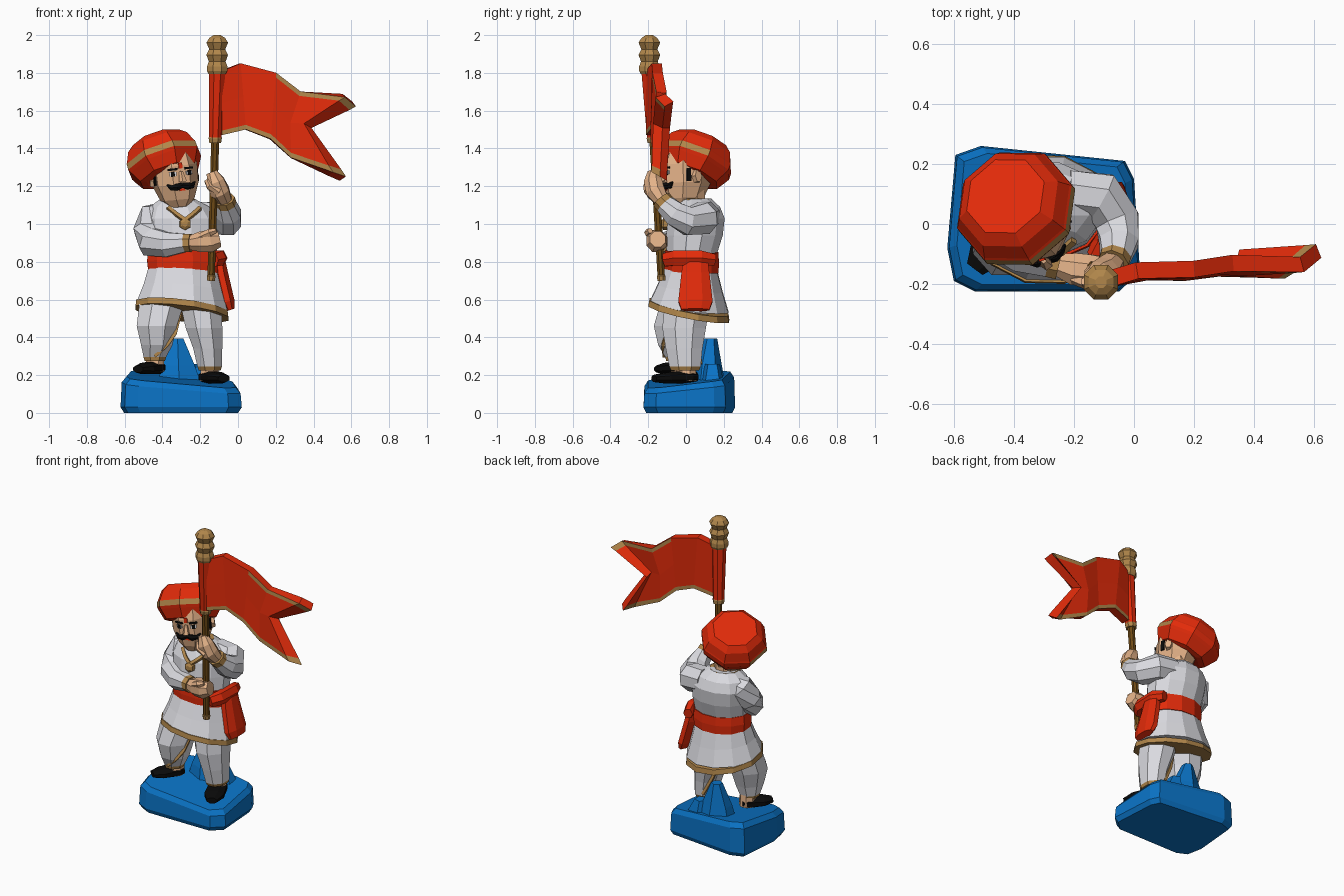
import bpy, bmesh, math
from mathutils import Vector, Matrix

COLORS = {
    "red": (0.76, 0.024, 0.003), "white": (0.70, 0.70, 0.74), "gold": (0.44, 0.24, 0.07),
    "skin": (0.78, 0.45, 0.25), "blue": (0.003, 0.17, 0.56), "black": (0.003, 0.003, 0.003),
    "brown": (0.16, 0.07, 0.008),
}
MAT = {}
for key, c in COLORS.items():
    MAT[key] = bpy.data.materials.new(key)
    MAT[key].diffuse_color = (*c, 1)


def finish(name, bm, mats, M=None):
    bmesh.ops.recalc_face_normals(bm, faces=bm.faces)
    me = bpy.data.meshes.new(name)
    bm.to_mesh(me)
    bm.free()
    for m in mats:
        me.materials.append(MAT[m])
    ob = bpy.data.objects.new(name, me)
    bpy.context.collection.objects.link(ob)
    if M:
        ob.matrix_world = M
    return ob


def skin_rings(name, rings, cols, M=None):
    """Join rings of points with quads and cap both ends; cols = colour(s) per segment."""
    cols = [cols] * (len(rings) - 1) if isinstance(cols, str) else cols
    mats = list(dict.fromkeys(cols))
    bm = bmesh.new()
    vs = [[bm.verts.new(p) for p in r] for r in rings]
    n = len(vs[0])
    for i, col in enumerate(cols):
        for k in range(n):
            f = bm.faces.new((vs[i][k], vs[i][(k + 1) % n], vs[i + 1][(k + 1) % n], vs[i + 1][k]))
            f.material_index = mats.index(col)
    for ring, col in ((vs[0], cols[0]), (vs[-1], cols[-1])):
        bm.faces.new(ring).material_index = mats.index(col)
    return finish(name, bm, mats, M)


def loft(name, secs, cols, n=8, axis=None, ref=(1, 0, 0), M=None):
    """Tube through sections (x, y, z, a, b); a lies along ref, b across it."""
    P = [Vector(s[:3]) for s in secs]
    rings = []
    for i, s in enumerate(secs):
        t = Vector(axis) if axis else P[min(i + 1, len(P) - 1)] - P[max(i - 1, 0)]
        t.normalize()
        u = Vector(ref) - t * t.dot(Vector(ref))
        u.normalize()
        v = t.cross(u)
        a, b = s[3], s[-1]
        ang = [2 * math.pi * (k + 0.5) / n for k in range(n)]
        rings.append([P[i] + u * a * math.cos(g) + v * b * math.sin(g) for g in ang])
    return skin_rings(name, rings, cols, M)


def plate(name, loc, size, col, yaw=0, M=Matrix()):
    bm = bmesh.new()
    bmesh.ops.create_cube(bm, size=1)
    L = Matrix.Rotation(yaw, 4, 'Z') @ Matrix.Translation(loc) @ Matrix.Diagonal((*size, 1))
    return finish(name, bm, [col], M @ L)


UP = (0, 0, 1)

# base with sloping top, and rock behind the legs
outline = [(-.595, .23), (-.51, .26), (-.03, .21), (0, .15), (.02, -.16), (-.05, -.225), (-.53, -.225), (-.60, -.19),
           (-.622, -.08)]
def base_ring(scale, lift, top):
    return [Vector((-.3 + (x + .3) * scale, .01 + (y - .01) * scale,
                    lift + (.175 - .08 * (x + .3) + .1 * y if top else 0))) for x, y in outline]
skin_rings("base", [base_ring(.94, 0, False), base_ring(1, .03, False), base_ring(.98, -.03, True),
                    base_ring(.90, 0, True)], "blue")
loft("rock", [(-.31, .12, .14, .14, .09), (-.315, .12, .25, .10, .07), (-.32, .13, .395, .035, .035)], "blue", 6, UP)
loft("rock_side", [(-.19, .14, .14, .09, .07), (-.21, .14, .26, .04, .04)], "blue", 5, UP)

# legs: trousers with gold cuffs, ankles, shoes
legs = ["gold", "white", "white", "white"]
loft("left_trouser", [(-.44, -.045, .275, .058, .065), (-.44, -.045, .295, .065, .07), (-.43, -.055, .36, .09, .10),
                      (-.43, -.05, .46, .115, .13), (-.40, -.01, .60, .13, .13)], legs, axis=UP)
loft("right_trouser", [(-.15, -.005, .225, .063, .08), (-.15, -.005, .245, .07, .09), (-.16, -.01, .34, .083, .105),
                       (-.18, -.01, .45, .105, .125), (-.20, .01, .60, .12, .13)], legs, axis=UP)
loft("left_trim", [(-.305, -.05, .53, .012), (-.333, -.10, .42, .012), (-.375, -.122, .36, .012),
                   (-.44, -.115, .30, .012)], "gold", 4, ref=(0, 1, 0))
loft("right_trim", [(-.28, .035, .50, .012), (-.24, .06, .38, .012), (-.18, .078, .26, .012)], "gold", 4, ref=(0, 1, 0))
for side, x, y, z, dx, dy in (("left", -.44, -.03, .24, -.09, -.12), ("right", -.15, 0, .19, .075, -.17)):
    loft(side + "_ankle", [(x, y, z - .02, .055, .06), (x, y, z + .06, .05, .055)], "skin", axis=UP)
    loft(side + "_shoe", [(x - dx * .3, y - dy * .3, z, .03, .04), (x - dx * .1, y - dy * .1, z, .038, .06),
                          (x + dx * .6, y + dy * .6, z - .005, .032, .065),
                          (x + dx, y + dy, z - .008, .02, .035)], "black", ref=UP)

# tunic: flared skirt with gold hem, sash, torso
loft("tunic_hem", [(-.297, .015, .527, .256, .225), (-.297, .015, .56, .252, .22)], "gold", 12, (.12, .2, 1))
loft("tunic_skirt", [(-.297, .015, .558, .25, .218), (-.292, .022, .66, .215, .178), (-.29, .03, .77, .185, .14)],
     "white", 12, (.09, .12, 1))
loft("sash", [(-.29, .03, .745, .192, .147), (-.29, .03, .80, .198, .15), (-.29, .03, .855, .192, .146)], "red", 12,
     (.03, .04, 1))
loft("torso", [(-.29, .03, .84, .185, .138), (-.295, .045, .94, .195, .155), (-.30, .055, 1.03, .20, .155),
               (-.31, .06, 1.09, .165, .125), (-.32, .05, 1.135, .09, .085)], "white", 12, UP)
loft("sash_tail", [(-.105, .05, .85, .065, .03), (-.09, .05, .74, .08, .04), (-.055, .05, .59, .098, .04),
                   (-.04, .05, .545, .08, .025)], "red", ref=(0, 1, 0))
loft("sash_knot", [(-.13, -.11, .81, .04, .03), (-.10, -.06, .82, .045, .04), (-.095, .08, .82, .045, .04),
                   (-.12, .15, .81, .035, .03)], "red", 6, ref=UP)
loft("collar", [(-.32, .045, 1.105, .105, .10), (-.32, .045, 1.135, .095, .09)], "gold", 10, UP)
for x in (-.37, -.20):
    loft("neck_trim", [(x, -.055, 1.085, .014), ((x - .28) / 2, -.092, 1.05, .014), (-.28, -.108, 1.02, .014)], "gold", 4)
loft("brooch", [(-.28, -.085, 1.0, .034), (-.28, -.12, 1.0, .032), (-.28, -.13, 1.0, .015)], "gold", 6)

# arms with gold cuffs
loft("left_arm", [(-.40, .07, 1.06, .06), (-.44, .06, 1.04, .085), (-.475, .02, .96, .082), (-.455, -.03, .905, .085),
                  (-.37, -.10, .89, .07), (-.28, -.13, .90, .052), (-.25, -.137, .90, .052)],
     ["white"] * 5 + ["gold"], ref=UP)
loft("right_arm", [(-.22, .10, 1.04, .085), (-.11, .09, 1.03, .09), (-.055, .01, 1.015, .08), (-.05, -.06, 1.055, .07),
                   (-.062, -.11, 1.105, .055), (-.07, -.13, 1.13, .054)], ["white"] * 4 + ["gold"], ref=UP)

# fists and thumbs
loft("left_hand", [(-.26, -.135, .90, .038), (-.20, -.15, .905, .058), (-.145, -.155, .91, .065, .058),
                   (-.10, -.15, .92, .045)], "skin", ref=UP)
loft("left_thumb", [(-.20, -.18, .93, .022), (-.15, -.20, .955, .022), (-.12, -.19, .965, .015)], "skin", 6, ref=UP)
loft("right_hand", [(-.068, -.125, 1.12, .04), (-.095, -.16, 1.17, .055), (-.12, -.175, 1.225, .052),
                    (-.14, -.175, 1.275, .03)], "skin")
loft("right_thumb", [(-.10, -.20, 1.17, .022), (-.15, -.205, 1.20, .022), (-.165, -.19, 1.23, .015)], "skin", 6)

# flag pole: gold foot, brown shaft, red sleeve, gold finial
def pole(z, r):
    t = (z - .7) / 1.1
    return (-.143 + .033 * t, -.13 - .063 * t, z, r, r)
loft("pole", [pole(*s) for s in ((.70, .022), (.725, .025), (.73, .021), (1.44, .023))], ["gold", "gold", "brown"])
loft("pole_sleeve", [pole(*s) for s in ((1.43, .034), (1.455, .038), (1.46, .036), (1.81, .046))], ["gold", "gold", "red"])
loft("finial", [(-.11, -.194, z, r, r) for z, r in ((1.795, .05), (1.81, .058), (1.835, .058), (1.86, .048),
     (1.895, .062), (1.925, .046), (1.96, .062), (1.985, .045), (2.0, .02))], "gold", axis=UP)

# swallow-tailed flag: gold trim along the lower edge and the outer upper edge
top = [(-.09, 1.81), (.01, 1.85), (.20, 1.80), (.33, 1.70), (.56, 1.68), (.615, 1.635)]
low = [(-.09, 1.47), (.04, 1.50), (.17, 1.45), (.28, 1.35), (.49, 1.265), (.555, 1.24)]
ys = [-.185, -.155, -.15, -.13, -.135, -.09]
pull = [0, 0, 0, .03, .18, .215]
rows = [0, .07, .5, .93, 1]
bm = bmesh.new()
grid = []
for k in range(6):
    col = []
    for v in rows:
        w = pull[k] * (1 - abs(2 * v - 1))
        x = top[k][0] * (1 - v) + low[k][0] * v - w
        z = top[k][1] * (1 - v) + low[k][1] * v + w * .33
        col.append(bm.verts.new((x, ys[k] - .03 * v * k / 5, z)))
    grid.append(col)
for k in range(5):
    for j in range(4):
        f = bm.faces.new((grid[k][j], grid[k + 1][j], grid[k + 1][j + 1], grid[k][j + 1]))
        f.material_index = int(j == 3 or (j == 0 and k > 1))
flag = finish("flag", bm, ["red", "gold"])
mod = flag.modifiers.new("thickness", 'SOLIDIFY')
mod.thickness, mod.offset, mod.material_offset_rim = .055, 0, -1

# head turned to its left, with face details
loft("neck", [(-.32, .04, 1.07, .07), (-.32, .03, 1.18, .075)], "skin", axis=UP)
H = Matrix.Translation((-.335, .0, 1.25)) @ Matrix.Rotation(math.radians(17), 4, 'Z') @ Matrix.Rotation(math.radians(-6), 4, 'Y')
loft("head", [(0, -.03, -.16, .05, .055), (0, -.01, -.12, .09, .10), (0, 0, -.04, .122, .13), (0, 0, .06, .125, .13),
              (0, .01, .15, .11, .11)], "skin", 8, UP, M=H)
loft("nose", [(0, -.14, -.025, .022, .022), (0, -.125, .03, .01, .012)], "skin", 5, UP, M=H)
plate("forehead_mark", (0, -.122, .06), (.02, .008, .03), "red", M=H)
plate("mouth", (0, -.113, -.068), (.03, .009, .012), "red", M=H)
for s in (-1, 1):
    yaw = s * .36
    plate("eye_white", (0, -.127, .018), (.038, .006, .02), "white", yaw, H)
    plate("pupil", (0, -.130, .018), (.02, .006, .026), "black", yaw, H)
    plate("eyebrow", (0, -.128, .043), (.052, .008, .011), "black", yaw, H)
    loft("moustache", [(0, -.122, -.043, .015), (s * .03, -.123, -.052, .021), (s * .058, -.108, -.053, .016),
                       (s * .078, -.098, -.035, .004)], "black", 6, ref=UP, M=H)
    loft("ear", [(s * .10, .02, -.01, .04, .028), (s * .13, .03, -.008, .035, .022)], "skin", 6, ref=UP, M=H)
    plate("sideburn", (s * .117, -.02, .0), (.009, .024, .07), "black", 0, H)

# tilted turban, gold band only on the front faces
axis = Vector((-.30, .35, .88))
T = Matrix.Translation((-.392, .05, 1.335)) @ axis.to_track_quat('Z', 'Y').to_matrix().to_4x4()
turban = loft("turban", [(0, 0, z, r, r) for z, r in ((-.10, .13), (-.09, .165), (-.03, .20), (-.012, .209), (.022, .207),
              (.03, .202), (.085, .178), (.12, .14))], "red", 8, UP, M=T)
turban.data.materials.append(MAT["gold"])
for f in turban.data.polygons:
    if -.012 < f.center.z < .022 and (T.to_3x3() @ f.normal).y < .35:
        f.material_index = 1
